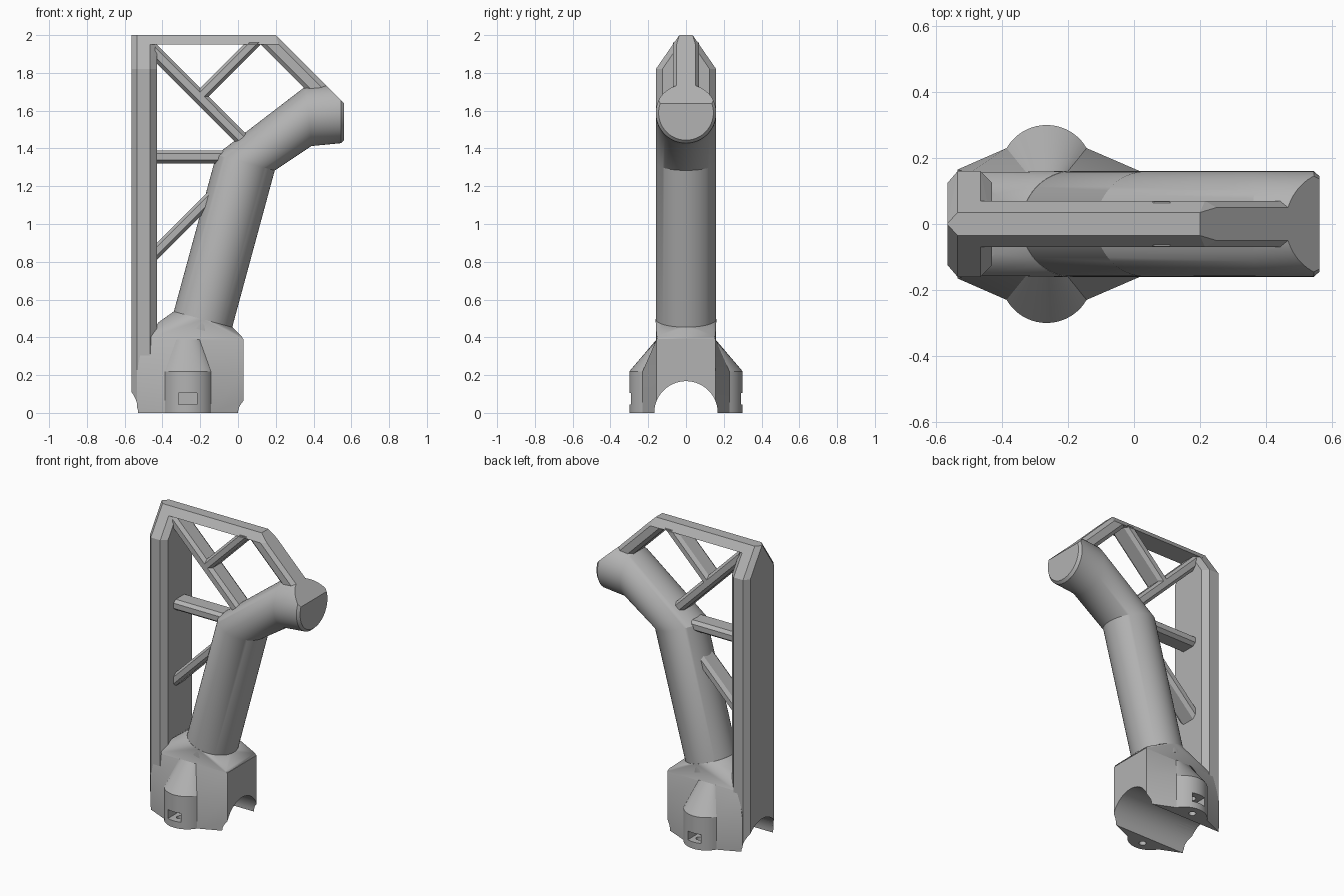
import bpy, bmesh
from math import sin, cos, pi, radians
from mathutils import Vector, Matrix

cube = bpy.data.objects.get("Cube")
if cube:
    bpy.data.objects.remove(cube, do_unlink=True)

grey = bpy.data.materials.new("plain grey")
grey.use_nodes = True
grey.diffuse_color = (0.45, 0.45, 0.45, 1)
grey.node_tree.nodes["Principled BSDF"].inputs["Base Color"].default_value = (0.45, 0.45, 0.45, 1)


def finish(bm, name):
    bmesh.ops.recalc_face_normals(bm, faces=bm.faces)
    mesh = bpy.data.meshes.new(name)
    bm.to_mesh(mesh)
    bm.free()
    mesh.materials.append(grey)
    ob = bpy.data.objects.new(name, mesh)
    bpy.context.collection.objects.link(ob)
    return ob


def smooth(ob, angle=28):
    bpy.ops.object.select_all(action='DESELECT')
    ob.select_set(True)
    bpy.context.view_layer.objects.active = ob
    bpy.ops.object.shade_smooth_by_angle(angle=radians(angle))


def hull(name, points):
    bm = bmesh.new()
    for p in points:
        bm.verts.new(p)
    res = bmesh.ops.convex_hull(bm, input=bm.verts)
    junk = {v for v in res["geom_interior"] + res["geom_unused"] if isinstance(v, bmesh.types.BMVert)}
    bmesh.ops.delete(bm, geom=list(junk), context='VERTS')
    bmesh.ops.dissolve_limit(bm, angle_limit=0.01, verts=bm.verts, edges=bm.edges)
    return finish(bm, name)


def loft(rings):
    bm = bmesh.new()
    loops = [[bm.verts.new(p) for p in ring] for ring in rings]
    n = len(loops[0])
    for a, b in zip(loops, loops[1:]):
        for i in range(n):
            j = (i + 1) % n
            bm.faces.new((a[i], a[j], b[j], b[i]))
    bm.faces.new(loops[0][::-1])
    bm.faces.new(loops[-1])
    return bm


def ring(x, z, tilt, r=0.16, n=64):
    # circle facing a direction tilted from +z towards +x
    t = radians(tilt)
    u, v = Vector((cos(t), 0, -sin(t))), Vector((0, 1, 0))
    return [Vector((x, 0, z)) + r * (u * cos(2 * pi * i / n) + v * sin(2 * pi * i / n)) for i in range(n)]


def cut(ob, cutter):
    mod = ob.modifiers.new("cut", 'BOOLEAN')
    mod.operation, mod.solver, mod.object = 'DIFFERENCE', 'EXACT', cutter
    bpy.context.view_layer.objects.active = ob
    bpy.ops.object.modifier_apply(modifier=mod.name)


def cylinder(name, r, depth, matrix):
    bm = bmesh.new()
    bmesh.ops.create_cone(bm, cap_ends=True, segments=64, radius1=r, radius2=r, depth=depth, matrix=matrix)
    return finish(bm, name)


def both(x, y, z):
    return [(x, y, z), (x, -y, z)]


# Bent arm tube, its tip trimmed in line with the sloping bar
bm = loft([ring(-0.2, 0.44, 15), ring(0.04, 1.325, 15), ring(0.375, 1.572, 85),
           ring(0.545, 1.588, 90), ring(0.562, 1.589, 90, 0.145)])
trim = bmesh.ops.bisect_plane(bm, geom=bm.verts[:] + bm.edges[:] + bm.faces[:],
                              plane_co=(0.2, 0, 2), plane_no=(1, 0, 1), clear_outer=True)
rim = [e for e in trim["geom_cut"] if isinstance(e, bmesh.types.BMEdge)]
bmesh.ops.edgeloop_fill(bm, edges=rim)
smooth(finish(bm, "arm_tube"))

# Upright spine with chamfered edges and pointed top
pts = []
for x, w, top in ((-0.565, 0.125, 0.002), (-0.535, 0.16, 0.035), (-0.465, 0.16, 0.035), (-0.43, 0.125, 0.002)):
    pts += both(x, w, 0) + both(x, w, 1.82) + both(x, top, 2)
spine = hull("spine", pts)

# Top bar and sloping bar
hull("top_bar", both(-0.5, 0.035, 2) + both(0.2, 0.035, 2) + both(-0.5, 0.07, 1.95)
     + both(0.215, 0.07, 1.95) + both(0.25, 0.05, 1.95))
pts = []
for s, w in ((2.2, 0.05), (2.165, 0.07), (2.1, 0.07), (2.07, 0.05)):
    for z in (1.95, 1.68):
        pts += both(s - z, w, z)
hull("sloping_bar", pts)


# Chamfered struts, given by their lower and upper edges
def strut(name, low_a, low_b, high_b, high_a):
    points = []
    for low, high in ((low_a, high_a), (low_b, high_b)):
        for t, w in ((0, 0.045), (0.25, 0.068), (0.75, 0.068), (1, 0.045)):
            p = Vector(low).lerp(Vector(high), t)
            points += both(p.x, w, p.y)
    hull(name, points)


strut("long_strut", (-0.44, 1.86), (0, 1.42), (0.05, 1.47), (-0.44, 1.96))
strut("short_strut", (-0.18, 1.65), (0.13, 1.96), (0.04, 1.96), (-0.225, 1.695))
strut("level_strut", (-0.44, 1.32), (-0.08, 1.32), (-0.08, 1.39), (-0.44, 1.39))
strut("lower_strut", (-0.44, 0.8), (-0.12, 1.12), (-0.14, 1.19), (-0.44, 0.89))

# Clamp base with round bolt bosses, drawn in above
mid = -0.265
arc = [(mid + 0.14 * cos(radians(a)), 0.16 + 0.14 * sin(radians(a))) for a in range(30, 151, 6)]
half = [(0.03, 0.155)] + arc + [(-0.535, 0.165)]
upper = [(0.03, 0.155)] + [(mid + (x - mid) * 0.5, 0.155) for x, y in arc] + [(-0.5, 0.155)]


def outline(side, z):
    return [(x, y, z) for x, y in side] + [(x, -y, z) for x, y in reversed(side)]


base = finish(loft([outline(half, 0), outline(half, 0.22), outline(upper, 0.39)]), "clamp_base")

# Shoulder between base and tube
shoulder = hull("shoulder", outline([(0.03, 0.155), (-0.5, 0.155)], 0.385) + both(0.02, 0.15, 0.405)
                + both(-0.465, 0.12, 0.42) + both(-0.42, 0.09, 0.48)
                + [tuple(p) for p in ring(-0.185, 0.495, 15, 0.161, 48)])

# Pipe saddle, bolt holes and nut slots
saddle = cylinder("saddle_cutter", 0.168, 2, Matrix.Rotation(pi / 2, 4, 'Y'))
cutters = [saddle]
cut(spine, saddle)
cut(base, saddle)
for side in (-1, 1):
    slot = hull("slot_cutter", [(x, side * y, z) for x in (-0.315, -0.218) for y in (0.19, 0.4) for z in (0.045, 0.105)])
    hole = cylinder("hole_cutter", 0.022, 0.3, Matrix.Translation((mid, side * 0.235, 0.02)))
    for c in (slot, hole):
        cut(base, c)
        cutters.append(c)
for c in cutters:
    bpy.data.objects.remove(c, do_unlink=True)
smooth(base)
smooth(shoulder, 20)
